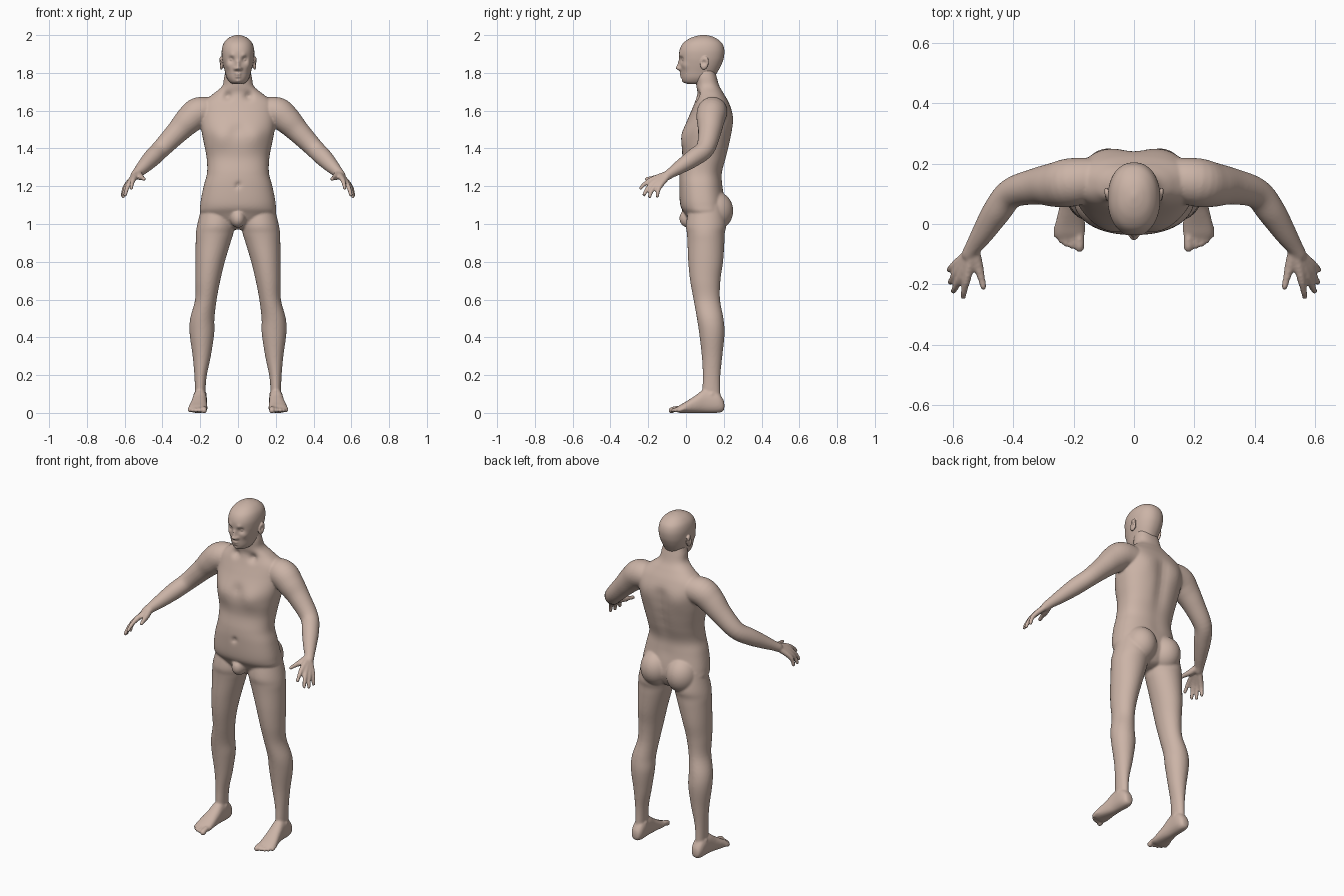
import bpy, bmesh, math
from mathutils import Vector, Matrix

skin = bpy.data.materials.new("skin")
skin.diffuse_color = (0.60, 0.455, 0.385, 1)


def smooth_rows(rows, steps):
    """Catmull-Rom interpolation of rows of numbers."""
    out = []
    for i in range(len(rows) - 1):
        a, b = rows[max(i - 1, 0)], rows[i]
        c, d = rows[i + 1], rows[min(i + 2, len(rows) - 1)]
        for s in range(steps):
            t = s / steps
            out.append([0.5 * (2 * q + (r - p) * t + (2 * p - 5 * q + 4 * r - w) * t * t
                               + (3 * q - p - 3 * r + w) * t ** 3)
                        for p, q, r, w in zip(a, b, c, d)])
    return out + [list(rows[-1])]


def skin_rings(bm, rings, n, power, side):
    """Closed loft through (centre, u axis, v axis) rings."""
    loops = []
    for c, u, v in rings:
        loop = []
        for k in range(n):
            a = 2 * math.pi * k / n
            ca, sa = math.cos(a), math.sin(a)
            p = c + u * math.copysign(abs(ca) ** (2 / power), ca) \
                  + v * math.copysign(abs(sa) ** (2 / power), sa)
            loop.append(bm.verts.new((p.x * side, p.y, p.z)))
        loops.append(loop)
    for a, b in zip(loops, loops[1:]):
        for k in range(n):
            bm.faces.new((a[k], a[(k + 1) % n], b[(k + 1) % n], b[k]))
    bm.faces.new(loops[0])
    bm.faces.new(loops[-1])


def stack(bm, rows, n=48, steps=5, power=2.2, sides=(1,)):
    """Upright loft; rows are z, centre x, half width, front y, back y."""
    rings = [(Vector((x, (f + b) / 2, z)), Vector((w, 0, 0)), Vector((0, (b - f) / 2, 0)))
             for z, x, w, f, b in smooth_rows(rows, steps)]
    for s in sides:
        skin_rings(bm, rings, n, power, s)


def tube(bm, rows, n=16, steps=5):
    """Mirrored round tube; rows are x, y, z, radius, with a domed end."""
    r = smooth_rows(rows, steps)
    pts = [Vector(q[:3]) for q in r]
    rings = []
    for i, q in enumerate(r):
        d = (pts[min(i + 1, len(r) - 1)] - pts[max(i - 1, 0)]).normalized()
        u = d.cross(Vector((0, 0, 1))).normalized()
        rings.append((pts[i], u * q[3], u.cross(d) * q[3]))
    c, u, v = rings[-1]
    for k in (0.4, 0.75, 0.97):
        f = math.sqrt(1 - k * k)
        rings.append((c + d * u.length * k, u * f, v * f))
    for s in (1, -1):
        skin_rings(bm, rings, n, 2, s)


def ball(bm, centre, radii, sides=(1, -1), tilt=0):
    for s in sides:
        m = Matrix.Translation((centre[0] * s, centre[1], centre[2])) \
            @ Matrix.Rotation(tilt, 4, 'X') @ Matrix.Diagonal((*radii, 1))
        bmesh.ops.create_icosphere(bm, subdivisions=4, radius=1, matrix=m)


def sculpt(bm, bumps):
    """Soft mirrored pushes; bumps are x, y, z, radius, push x, push y."""
    moves = [Vector() for _ in bm.verts]
    for x, y, z, r, px, py in bumps:
        for s in ((1, -1) if x else (1,)):
            c = Vector((x * s, y, z))
            for i, v in enumerate(bm.verts):
                d = (v.co - c).length_squared / (r * r)
                if d < 8:
                    moves[i] += Vector((px * s, py, 0)) * math.exp(-d)
    for v, m in zip(bm.verts, moves):
        v.co += m


def finish(bm, name, voxel, passes):
    """Fuse overlapping masses into one smooth skin."""
    bmesh.ops.recalc_face_normals(bm, faces=bm.faces)
    me = bpy.data.meshes.new(name)
    bm.to_mesh(me)
    bm.free()
    me.materials.append(skin)
    ob = bpy.data.objects.new(name, me)
    bpy.context.collection.objects.link(ob)
    rm = ob.modifiers.new("fuse", 'REMESH')
    rm.mode, rm.voxel_size, rm.use_smooth_shade = 'VOXEL', voxel, True
    sm = ob.modifiers.new("soften", 'SMOOTH')
    sm.factor, sm.iterations = 0.5, passes
    return ob


# Torso and neck
bm = bmesh.new()
stack(bm, [(z, 0, w, f, b) for z, w, f, b in (
    (.97, .03, .06, .14), (.99, .08, .03, .18), (1.05, .19, -.005, .21), (1.1, .2, -.03, .21),
    (1.2, .182, -.036, .195), (1.27, .164, -.033, .192), (1.35, .166, -.02, .215),
    (1.43, .181, -.022, .235), (1.5, .194, -.014, .246), (1.58, .2, .02, .248),
    (1.64, .19, .045, .228), (1.69, .13, .06, .2), (1.73, .084, .055, .177),
    (1.78, .073, .05, .162), (1.83, .06, .055, .15))], n=72, steps=6, power=2.35)
spine = [(0, .24, 1.2 + .06 * i, .04, 0, -.011) for i in range(7)]
sculpt(bm, spine + [
    (.09, -.01, 1.46, .055, 0, -.012),    # chest muscles
    (0, -.02, 1.5, .035, 0, .01),         # breastbone
    (.11, .24, 1.54, .06, 0, .008),       # shoulder blades
    (0, -.036, 1.205, .014, 0, .014),     # navel
    (.055, .06, 1.675, .022, 0, .02)])    # collar hollows
ball(bm, (.085, .15, 1.07), (.09, .1, .105))            # buttocks
ball(bm, (0, .015, 1.03), (.04, .05, .05), sides=(1,))  # pelvis front

# Legs
stack(bm, [(1.1, .11, .08, .02, .2), (1., .117, .098, .0, .213), (.95, .124, .099, .005, .205),
           (.9, .132, .092, .008, .203), (.8, .148, .078, .012, .196), (.7, .16, .066, .022, .182),
           (.6, .17, .057, .04, .18), (.5, .189, .064, .058, .198), (.42, .191, .065, .07, .204),
           (.3, .192, .048, .084, .192), (.2, .198, .033, .089, .182), (.12, .2, .028, .087, .181),
           (.05, .2, .028, .09, .185)], sides=(1, -1), power=2)
for side in (1, -1):
    ball(bm, (.2 * side, .135, .095), (.036, .025, .025), sides=(1,))  # ankle bones

# Feet: rows are y, centre x, half width, bottom z, top z
foot = smooth_rows([(.203, .2, .012, .025, .05), (.195, .2, .026, .008, .075),
                    (.165, .2, .036, 0, .11), (.1, .202, .037, 0, .125), (.05, .206, .042, 0, .092),
                    (0, .211, .049, 0, .06), (-.03, .212, .05, 0, .043), (-.05, .21, .044, .003, .03)], 5)
for side in (1, -1):
    skin_rings(bm, [(Vector((x, y, (a + b) / 2)), Vector((w, 0, 0)), Vector((0, 0, (b - a) / 2)))
                    for y, x, w, a, b in foot], 32, 2.3, side)
for x, tip, r in ((.18, -.077, .0165), (.205, -.073, .011), (.224, -.066, .011),
                  (.241, -.055, .0105), (.256, -.037, .0105)):
    tube(bm, [(x + (.21 - x) * .15, -.0, .022, r), (x, tip + .025, .022, r * .9), (x, tip, .0135, r)])

# Arms
tube(bm, [(.12, .15, 1.595, .07), (.205, .138, 1.592, .08), (.26, .13, 1.55, .074),
          (.32, .125, 1.488, .061), (.405, .102, 1.4, .05), (.455, .04, 1.35, .047),
          (.5, -.03, 1.303, .037), (.53, -.075, 1.273, .028), (.545, -.1, 1.256, .025)], n=32)

# Hands: each finger runs from wrist through knuckle to tip
for knuckle, bend, tip in (
        ((.551, -.172, 1.24), (.56, -.213, 1.217), (.565, -.24, 1.19)),
        ((.57, -.167, 1.224), (.587, -.203, 1.19), (.597, -.222, 1.155)),
        ((.583, -.153, 1.212), (.6, -.182, 1.175), (.608, -.193, 1.145)),
        ((.59, -.134, 1.206), (.606, -.148, 1.175), (.61, -.152, 1.148))):
    tube(bm, [(.533, -.085, 1.268, .018), (*knuckle, .0145), (*bend, .0115), (*tip, .01)])
tube(bm, [(.53, -.085, 1.267, .02), (.517, -.135, 1.25, .018),
          (.505, -.178, 1.243, .0125), (.498, -.208, 1.238, .0105)])  # thumb
finish(bm, "body", .006, 5)

# Head
bm = bmesh.new()
stack(bm, [(z, 0, w, f, b) for z, w, f, b in (
    (1.742, .03, .005, .09), (1.752, .045, -.014, .12), (1.775, .06, -.023, .148),
    (1.81, .07, -.027, .17), (1.845, .079, -.031, .188), (1.88, .085, -.036, .2),
    (1.92, .086, -.034, .203), (1.955, .077, -.017, .192), (1.98, .057, .015, .165),
    (1.994, .032, .05, .135), (2.001, .006, .085, .1))], n=128, steps=9, power=2.2)
sculpt(bm, [
    (0, -.03, 1.825, .013, 0, -.024), (0, -.033, 1.842, .011, 0, -.012),  # nose
    (0, -.035, 1.858, .011, 0, -.008), (.014, -.026, 1.822, .009, 0, -.012),
    (.034, -.024, 1.871, .016, 0, .015), (.03, -.028, 1.893, .014, 0, -.006),  # eyes, brow
    (.008, -.026, 1.793, .010, 0, -.008), (.008, -.026, 1.778, .008, 0, -.006),  # lips
    (0, -.026, 1.786, .005, 0, .003), (.014, -.026, 1.786, .005, 0, .003),
    (0, -.022, 1.768, .008, 0, .004), (0, -.02, 1.757, .014, 0, -.006),  # chin
    (.05, -.005, 1.84, .02, .004, -.004)])  # cheekbones
ball(bm, (.032, -.006, 1.871), (.0145, .0145, .012))  # eyeballs

# Ears with a hollowed outer face
ears = bmesh.new()
ball(ears, (.088, .098, 1.852), (.011, .022, .036), tilt=-.2)
sculpt(ears, [(.1, .094, 1.855, .013, -.012, 0), (.08, .11, 1.865, .02, .006, 0)])
tmp = bpy.data.meshes.new("ears")
ears.to_mesh(tmp)
ears.free()
bm.from_mesh(tmp)
bpy.data.meshes.remove(tmp)
finish(bm, "head", .0035, 3)
